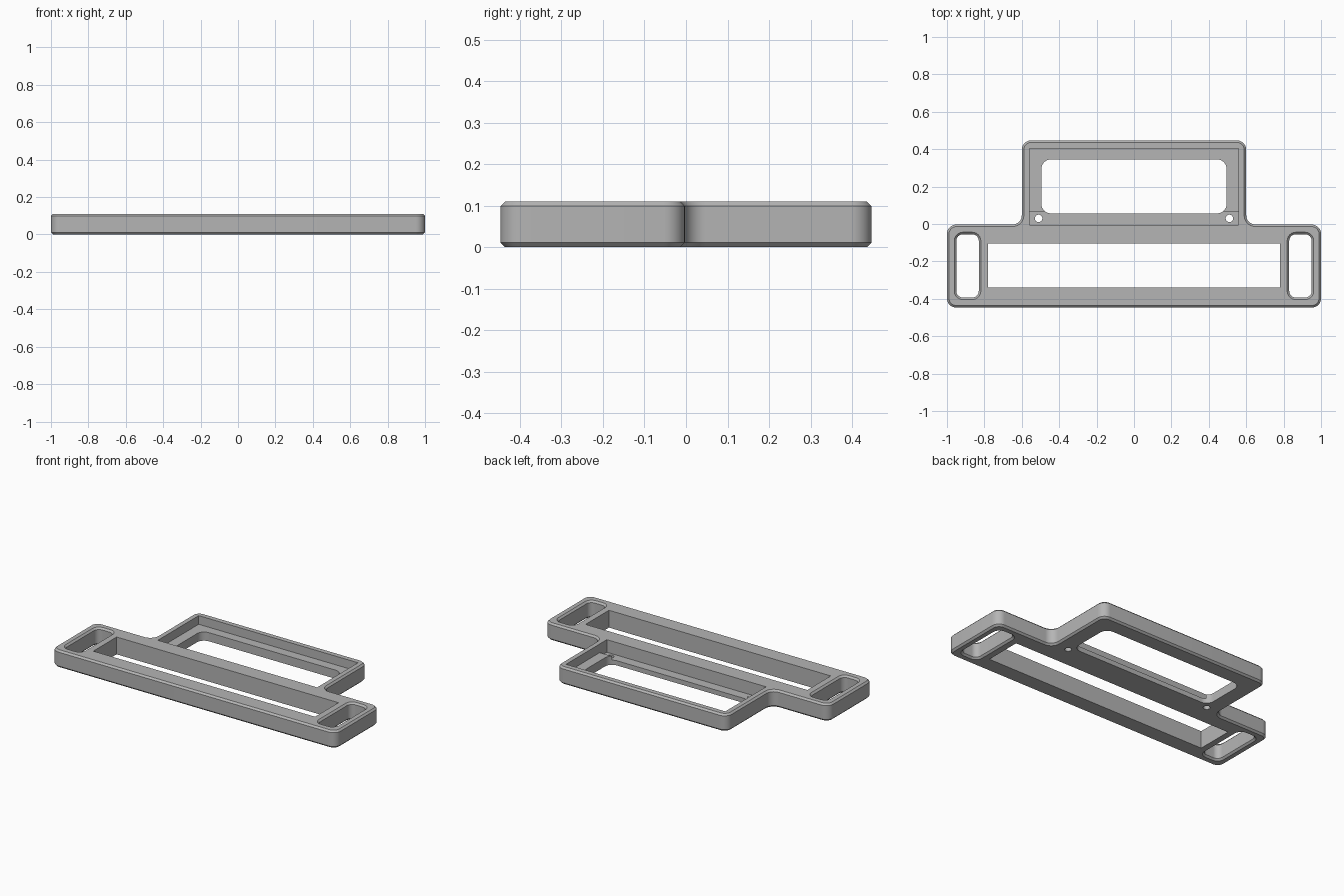
import bpy, bmesh, math
from mathutils import Vector

HEIGHT = 0.11
CHAMFER = 0.011

if "Cube" in bpy.data.objects:
    bpy.data.objects.remove(bpy.data.objects["Cube"], do_unlink=True)

grey = bpy.data.materials.new("plain grey")
grey.use_nodes = True
grey.diffuse_color = (0.46, 0.46, 0.46, 1)
grey.node_tree.nodes["Principled BSDF"].inputs["Base Color"].default_value = grey.diffuse_color


def rounded(corners, radius, steps=10):
    """Counter-clockwise outline with rounded corners, as (point, outward normal) pairs."""
    pts = [Vector(c) for c in corners]
    outline = []
    for i, p in enumerate(pts):
        d1 = (p - pts[i - 1]).normalized()
        d2 = (pts[(i + 1) % len(pts)] - p).normalized()
        if radius == 0:
            outline.append((p, d1 - d2))
            continue
        side = 1 if d1.cross(d2) > 0 else -1
        centre = p + (d2 - d1) * radius
        for k in range(steps + 1):
            t = math.pi / 2 * k / steps
            n = d1 * math.sin(t) - d2 * math.cos(t)
            outline.append((centre + n * radius, n * side))
    return outline


def rectangle(x0, x1, y0, y1):
    return [(x0, y0), (x1, y0), (x1, y1), (x0, y1)]


def prism(name, outline, layers):
    """Stack the outline through (height, outward offset) layers and cap both ends."""
    bm = bmesh.new()
    rings = [[bm.verts.new((*(p + n * off), z)) for p, n in outline] for z, off in layers]
    for low, high in zip(rings, rings[1:]):
        for i in range(len(low)):
            j = (i + 1) % len(low)
            bm.faces.new((low[i], low[j], high[j], high[i]))
    bm.faces.new(rings[0][::-1])
    bm.faces.new(rings[-1])
    mesh = bpy.data.meshes.new(name)
    bm.to_mesh(mesh)
    bm.free()
    obj = bpy.data.objects.new(name, mesh)
    bpy.context.collection.objects.link(obj)
    return obj


def cut(target, name, outline, layers):
    """Subtract a prism from the target."""
    cutter = prism(name, outline, layers)
    cutter.hide_render = True
    mod = target.modifiers.new(name, 'BOOLEAN')
    mod.operation = 'DIFFERENCE'
    mod.solver = 'EXACT'
    mod.object = cutter
    bpy.context.view_layer.objects.active = target
    bpy.ops.object.modifier_apply(modifier=mod.name)
    bpy.data.objects.remove(cutter, do_unlink=True)


# Stepped panel with chamfered top and bottom rims
half = [(1, -0.447), (1, -0.003), (0.6, -0.003), (0.6, 0.447)]
panel_corners = half + [(-x, y) for x, y in reversed(half)]
frame = prism("panel_frame", rounded(panel_corners, 0.05),
              [(0, -CHAMFER), (CHAMFER, 0), (HEIGHT - CHAMFER, 0), (HEIGHT, -CHAMFER)])
frame.data.materials.append(grey)

through = [(-0.1, 0), (0.2, 0)]

# Long slot
cut(frame, "long_slot", rounded(rectangle(-0.78, 0.78, -0.34, -0.105), 0), through)

# Recess at the back, with a deeper trench along its front edge
cut(frame, "recess", rounded(rectangle(-0.56, 0.56, -0.005, 0.405), 0), [(0.055, 0), (0.2, 0)])
cut(frame, "trench", rounded(rectangle(-0.56, 0.56, -0.005, 0.067), 0), [(0.03, 0), (0.2, 0)])

# Rounded window in the recess floor
cut(frame, "window", rounded(rectangle(-0.495, 0.495, 0.057, 0.345), 0.05), through)

# Flared end slots and small screw holes on both sides
flare = [(-CHAMFER, 2 * CHAMFER), (CHAMFER, 0), (HEIGHT - CHAMFER, 0), (HEIGHT + CHAMFER, 2 * CHAMFER)]
for s in (-1, 1):
    x0, x1 = sorted((s * 0.83, s * 0.95))
    cut(frame, "end_slot", rounded(rectangle(x0, x1, -0.393, -0.055), 0.035), flare)
    hx, hy, r = s * 0.51, 0.03, 0.02
    cut(frame, "screw_hole", rounded(rectangle(hx - r, hx + r, hy - r, hy + r), r * 0.999, 5), through)

# Smooth the rounded corners, keep the chamfers crisp
bpy.ops.object.select_all(action='DESELECT')
frame.select_set(True)
bpy.context.view_layer.objects.active = frame
bpy.ops.object.shade_smooth_by_angle(angle=math.radians(30))
